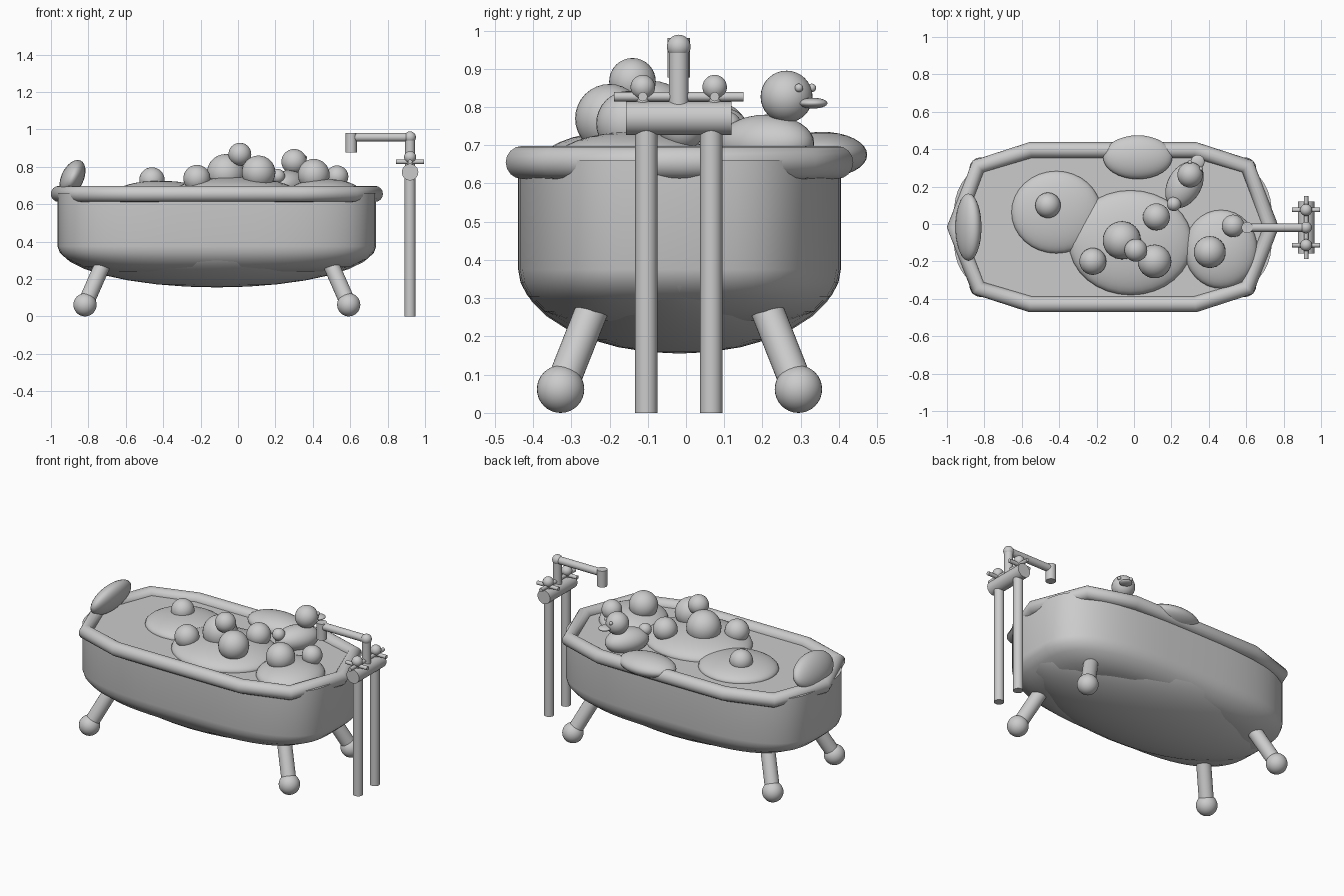
import bpy, bmesh, math
from mathutils import Vector

if "Cube" in bpy.data.objects:
    bpy.data.objects.remove(bpy.data.objects["Cube"])

CX, CY = -0.113, -0.017          # middle of the tub


def finish(name):
    ob = bpy.context.object
    ob.name = name
    bpy.ops.object.shade_smooth_by_angle(angle=math.radians(35))
    return ob


def ball(name, loc, r, rot=(0, 0, 0)):
    if not isinstance(r, tuple):
        r = (r, r, r)
    bpy.ops.mesh.primitive_uv_sphere_add(segments=32, ring_count=16, location=loc, rotation=rot)
    bpy.context.object.scale = r
    return finish(name)


def rod(name, a, b, r):
    a, b = Vector(a), Vector(b)
    d = b - a
    bpy.ops.mesh.primitive_cylinder_add(vertices=32, radius=r, depth=d.length, location=(a + b) / 2,
                                        rotation=d.to_track_quat('Z', 'Y').to_euler())
    return finish(name)


# tub shell: rounded outline swept through (scale, height) rings
def outline(k, n=64, p=3.2):
    pts = []
    for i in range(n):
        t = 2 * math.pi * i / n
        c, s = math.cos(t), math.sin(t)
        pts.append((CX + k * 0.852 * math.copysign(abs(c) ** (2 / p), c),
                    CY + k * 0.422 * math.copysign(abs(s) ** (2 / p), s)))
    return pts


bm = bmesh.new()
rings = []
for k, z in [(1, 0.66), (1, 0.375), (0.985, 0.34), (0.94, 0.305), (0.84, 0.265), (0.7, 0.24)]:
    rings.append([bm.verts.new((x, y, z)) for x, y in outline(k)])
for lo, hi in zip(rings[1:], rings):
    for i in range(64):
        j = (i + 1) % 64
        bm.faces.new((lo[i], lo[j], hi[j], hi[i]))
bm.faces.new(rings[0])                       # water surface
bm.faces.new(list(reversed(rings[-1])))
me = bpy.data.meshes.new("tub_shell")
bm.to_mesh(me)
bm.free()
tub = bpy.data.objects.new("tub_shell", me)
bpy.context.collection.objects.link(tub)
bpy.ops.object.select_all(action='DESELECT')
bpy.context.view_layer.objects.active = tub
tub.select_set(True)
finish("tub_shell")

# bulging underside
ball("tub_belly", (CX, CY, 0.375), (0.848, 0.418, 0.22))

# rolled rim: faceted ten-point loop
quarter = [(0.845, 0), (0.72, 0.325), (0.44, 0.412)]
half = quarter + [(-x, y) for x, y in reversed(quarter)]
loop = half + [(x, -y) for x, y in reversed(half[1:-1])]
cu = bpy.data.curves.new("rim", 'CURVE')
cu.dimensions = '3D'
cu.bevel_depth = 0.043
cu.bevel_resolution = 6
sp = cu.splines.new('POLY')
sp.points.add(len(loop) - 1)
for pt, (x, y) in zip(sp.points, loop):
    pt.co = (CX + x, CY + y, 0.655, 1)
sp.use_cyclic_u = True
sp.use_smooth = True
bpy.context.collection.objects.link(bpy.data.objects.new("rim", cu))

# four splayed legs with ball feet
for sx in (-1, 1):
    for sy in (-1, 1):
        foot = (CX + sx * 0.705, CY + sy * 0.311, 0.062)
        rod("leg", foot, (CX + sx * 0.61, CY + sy * 0.226, 0.277), 0.043)
        ball("foot", foot, 0.062)

# headrest and folded cloth on the rim
ball("headrest", (-0.885, CY, 0.74), (0.06, 0.18, 0.103), (0, math.radians(25), 0))
ball("cloth", (0.02, 0.357, 0.675), (0.185, 0.117, 0.06))

# foam pads floating on the water
for x, y, rx, ry, rz in [(-0.415, 0.063, 0.24, 0.22, 0.065),
                         (-0.018, -0.1, 0.33, 0.28, 0.085),
                         (0.465, -0.135, 0.195, 0.21, 0.075)]:
    ball("foam_pad", (x, y, 0.66), (rx, ry, rz))

# foam bubbles
for x, y, z, r in [(-0.46, 0.1, 0.729, 0.068), (-0.22, -0.2, 0.738, 0.072),
                   (-0.065, -0.087, 0.766, 0.102), (0.01, -0.14, 0.867, 0.061),
                   (0.11, -0.2, 0.77, 0.09), (0.12, 0.038, 0.75, 0.072),
                   (0.405, -0.15, 0.757, 0.085), (0.53, -0.01, 0.747, 0.06)]:
    ball("bubble", (x, y, z), r)

# bath toy bird, facing along f
yaw = math.radians(60)
f = Vector((math.cos(yaw), math.sin(yaw), 0))
s = Vector((-f.y, f.x, 0))
up = Vector((0, 0, 1))
ball("toy_body", (0.27, 0.21, 0.705), (0.135, 0.09, 0.075), (0, 0, yaw))
ball("toy_tail", (0.213, 0.107, 0.75), 0.038)
head = Vector((0.3, 0.263, 0.827))
ball("toy_head", head, 0.068)
ball("toy_beak", head + f * 0.08 - up * 0.017, (0.038, 0.037, 0.014), (0, 0, yaw))
for side in (-1, 1):
    ball("toy_eye", head + f * 0.057 + s * side * 0.034 + up * 0.023, 0.011)

# floor-standing tap: supply pipes, cross body, handles
TX, TY = 0.92, -0.019
rod("tap_body", (TX, TY - 0.138, 0.771), (TX, TY + 0.138, 0.771), 0.044)
for side in (-1, 1):
    y = TY + side * 0.085
    rod("supply_pipe", (TX, y, 0), (TX, y, 0.77), 0.029)
    y = TY + side * 0.094
    rod("handle_stem", (TX, y, 0.79), (TX, y, 0.85), 0.016)
    rod("handle_bar", (TX - 0.075, y, 0.827), (TX + 0.075, y, 0.827), 0.012)
    rod("handle_bar", (TX, y - 0.075, 0.827), (TX, y + 0.075, 0.827), 0.012)
    ball("handle_knob", (TX, y, 0.852), 0.032)

# spout
rod("spout_riser", (TX, TY, 0.78), (TX, TY, 0.958), 0.026)
ball("spout_elbow", (TX, TY, 0.958), 0.031)
rod("spout_arm", (TX, TY, 0.958), (0.605, TY, 0.958), 0.023)
rod("spout_nozzle", (0.605, TY, 0.877), (0.605, TY, 0.981), 0.03)
